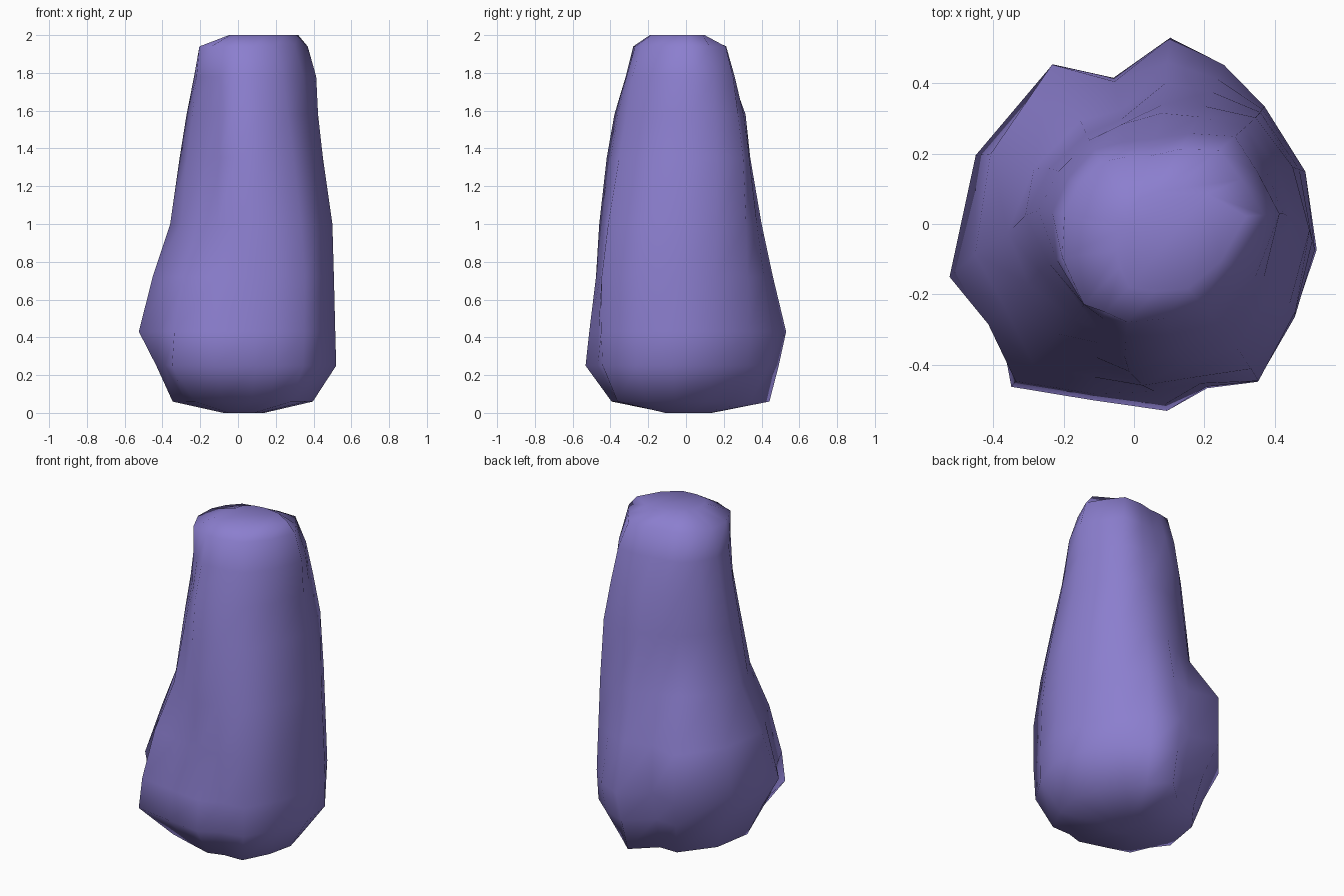
import bpy, bmesh
from math import radians, cos, sin

cube = bpy.data.objects.get("Cube")
if cube:
    bpy.data.objects.remove(cube, do_unlink=True)


def make_material(name, color):
    mat = bpy.data.materials.new(name)
    mat.use_nodes = True
    mat.diffuse_color = color
    bsdf = mat.node_tree.nodes["Principled BSDF"]
    bsdf.inputs["Base Color"].default_value = color
    bsdf.inputs["Roughness"].default_value = 0.8
    return mat


def lerp(a, b, t):
    return a + (b - a) * t


# Directions of the eight main ridges, which twist from foot to shoulder
foot_angles = [-8, 42, 79, 117, 196, 233, 280, 308]
shoulder_angles = [4, 41, 76, 118, 172, 238, 266, 310]

# Fullness of the face after each ridge; the third one is the back groove
foot_fullness = [1, 1, .8, .93, .91, .92, .93, .97]
shoulder_fullness = .96

# Cross-sections from the ground up: height, then reach of each ridge
sections = [
    (0.0, [.14, .14, .14, .10, .08, .08, .10, .14]),
    (.06, [.40, .34, .45, .36, .36, .38, .40, .46]),
    (.25, [.525, .49, .50, .42, .45, .58, .54, .56]),
    (.43, [.52, .50, .54, .51, .546, .56, .52, .57]),
    (.72, [.51, .49, .47, .51, .46, .49, .48, .57]),
    (1.0, [.50, .48, .41, .33, .36, .38, .46, .53]),
    (1.35, [.45, .46, .35, .29, .31, .32, .42, .46]),
    (1.58, [.425, .42, .325, .27, .275, .28, .38, .41]),
    (1.78, [.415, .38, .25, .24, .235, .27, .32, .37]),
    (1.94, [.37, .32, .20, .20, .20, .27, .28, .31]),
    (2.0, [.32, .15, .07, .03, .01, .09, .18, .24]),
]


def section_points(height, reach):
    """Ridge points with one in-between point after each of them."""
    t = min(1, max(0, (height - .5) / 1.0))
    angles = [lerp(a, b, t) for a, b in zip(foot_angles, shoulder_angles)]
    angles.append(angles[0] + 360)
    radii = reach + reach[:1]
    points = []
    for i, fullness in enumerate(foot_fullness):
        middle = (radii[i] + radii[i + 1]) / 2
        middle *= lerp(fullness, shoulder_fullness, t)
        between = (angles[i] + angles[i + 1]) / 2
        for angle, radius in ((angles[i], radii[i]), (between, middle)):
            a = radians(angle)
            points.append((radius * cos(a), radius * sin(a), height))
    return points


# Loft the stone body through the sections
bm = bmesh.new()
rings = [[bm.verts.new(p) for p in section_points(z, reach)]
         for z, reach in sections]
for low, high in zip(rings, rings[1:]):
    n = len(low)
    for i in range(n):
        j = (i + 1) % n
        bm.faces.new((low[i], low[j], high[j], high[i]))

# Close the underside and the summit
bm.faces.new(list(reversed(rings[0])))
bm.faces.new(rings[-1])
bmesh.ops.recalc_face_normals(bm, faces=bm.faces)

mesh = bpy.data.meshes.new("stone_pillar")
bm.to_mesh(mesh)
bm.free()
stone = bpy.data.objects.new("stone_pillar", mesh)
bpy.context.collection.objects.link(stone)
mesh.materials.append(make_material("violet_stone", (.26, .21, .62, 1)))
mesh.shade_smooth()
